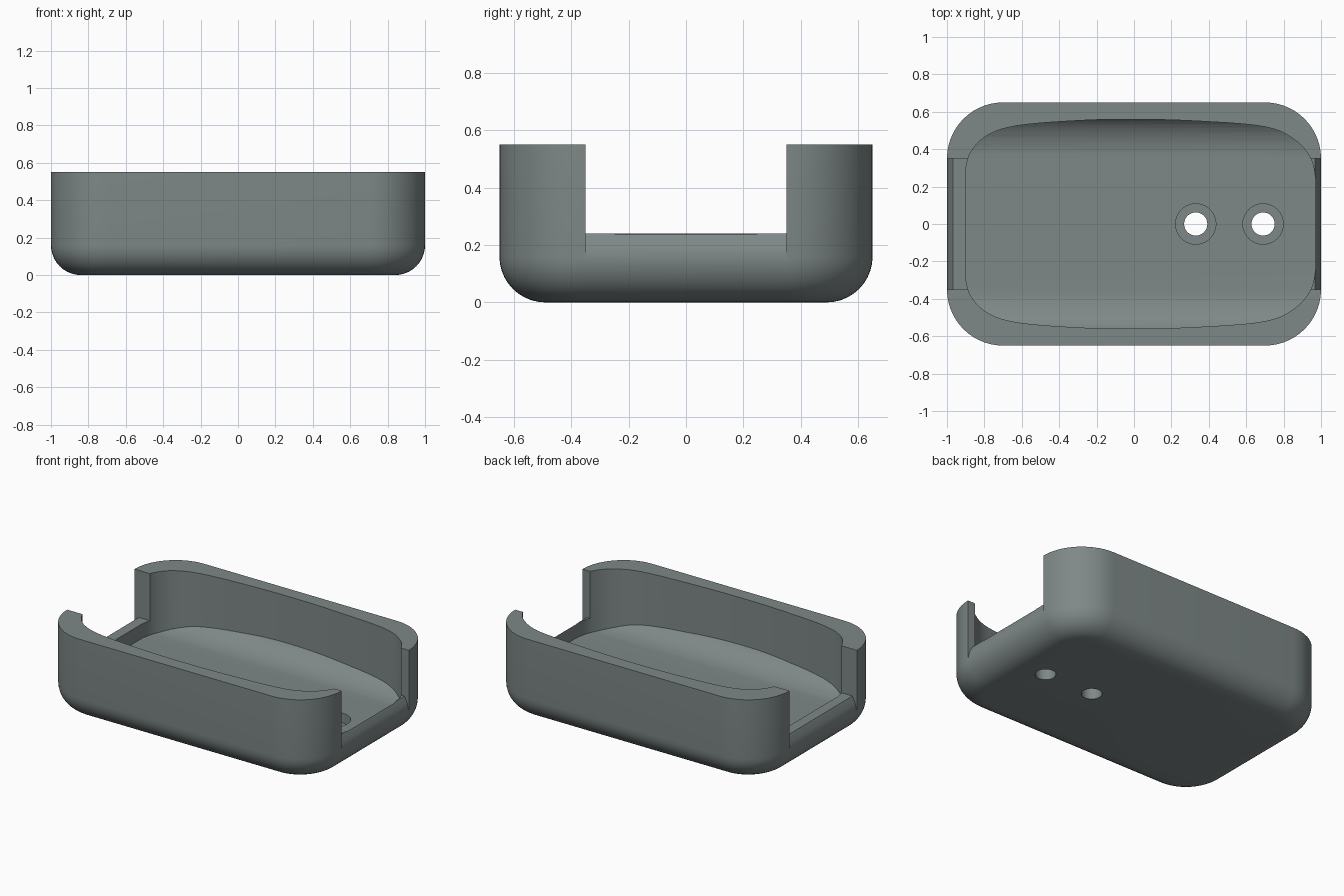
import bpy, bmesh, math

if "Cube" in bpy.data.objects:
    bpy.data.objects.remove(bpy.data.objects["Cube"])

grey = bpy.data.materials.new("slate grey")
grey.diffuse_color = (0.21, 0.245, 0.245, 1)
grey.use_nodes = True
grey.node_tree.nodes["Principled BSDF"].inputs["Base Color"].default_value = grey.diffuse_color


def finish(name, bm):
    bmesh.ops.recalc_face_normals(bm, faces=bm.faces)
    me = bpy.data.meshes.new(name)
    bm.to_mesh(me)
    bm.free()
    me.materials.append(grey)
    ob = bpy.data.objects.new(name, me)
    bpy.context.collection.objects.link(ob)
    return ob


def loft(name, loops):
    """Skin a stack of equal-length closed loops and cap both ends."""
    bm = bmesh.new()
    rings = [[bm.verts.new(p) for p in lp] for lp in loops]
    n = len(rings[0])
    for a, b in zip(rings, rings[1:]):
        for i in range(n):
            j = (i + 1) % n
            bm.faces.new((a[i], a[j], b[j], b[i]))
    bm.faces.new(rings[0][::-1])
    bm.faces.new(rings[-1])
    return finish(name, bm)


def rounded_rect(hx, hy, r, z, seg=14):
    pts = []
    for q, (sx, sy) in enumerate([(1, 1), (-1, 1), (-1, -1), (1, -1)]):
        for i in range(seg + 1):
            a = math.pi / 2 * (q + i / seg)
            pts.append((sx * (hx - r) + r * math.cos(a),
                        sy * (hy - r) + r * math.sin(a), z))
    return pts


def cylinder(name, x, r, z0, z1, n=40):
    ring = [(x + r * math.cos(2 * math.pi * i / n), r * math.sin(2 * math.pi * i / n)) for i in range(n)]
    return loft(name, [[(px, py, z) for px, py in ring] for z in (z0, z1)])


def smooth_path(pts, steps=5):
    """Catmull-Rom curve through the points."""
    out = []
    for i in range(len(pts) - 1):
        p = [pts[max(i - 1, 0)], pts[i], pts[i + 1], pts[min(i + 2, len(pts) - 1)]]
        for s in range(steps):
            t = s / steps
            out.append(tuple(0.5 * (2 * b + (c - a) * t + (2 * a - 5 * b + 4 * c - d) * t * t
                                    + (3 * b - a - 3 * c + d) * t ** 3) for a, b, c, d in zip(*p)))
    return out + [pts[-1]]


def boolean(target, tool, op="DIFFERENCE"):
    mod = target.modifiers.new(op.title(), "BOOLEAN")
    mod.operation, mod.solver, mod.object = op, "EXACT", tool
    bpy.context.view_layer.objects.active = target
    bpy.ops.object.modifier_apply(modifier=mod.name)
    bpy.data.objects.remove(tool)


# Outer shell: rounded plan with a rolled bottom edge
R = 0.16
loops = []
for i in range(11):
    a = math.pi / 2 * i / 10
    inset = R * (1 - math.sin(a))
    loops.append(rounded_rect(1 - inset, 0.65 - inset, 0.3 - inset, R * (1 - math.cos(a))))
loops.append(rounded_rect(1, 0.65, 0.3, 0.55))
tray = loft("tray", loops)

# Cavity: bulging plan outline crossed with a scooped floor section
half = smooth_path([(-0.9, 0.29), (-0.875, 0.38), (-0.79, 0.47), (-0.63, 0.525), (-0.3, 0.553),
                    (0, 0.56), (0.35, 0.55), (0.7, 0.52), (0.86, 0.45), (0.945, 0.35), (0.97, 0.24)])
plan = half + [(x, -y) for x, y in reversed(half)]
cavity = loft("cavity_cutter", [[(x, y, z) for x, y in plan] for z in (0.05, 0.8)])

FLOOR = 0.145
arc = []
for i in range(13):
    a = math.pi / 2 * i / 12
    arc.append((0.35 + 0.23 * math.sin(a), FLOOR + 0.16 * (1 - math.cos(a))))
section = arc + [(0.58, 0.7)]
section = section + [(-y, z) for y, z in reversed(section)]
scoop = loft("scoop", [[(x, y, z) for y, z in section] for x in (-1.2, 1.2)])
boolean(cavity, scoop, "INTERSECT")
boolean(tray, cavity)

# End openings, with the outer lip leaning inward
for s in (-1, 1):
    outline = [(0.75, 0.7), (0.75, 0.24), (0.968, 0.24), (0.988, 0.2), (1.0005, 0.15), (1.1, 0.15), (1.1, 0.7)]
    opening = loft("opening", [[(s * x, y, z) for x, z in outline] for y in (-0.35, 0.35)])
    boolean(tray, opening)

# Screw holes with counterbores
for x in (0.33, 0.69):
    boolean(tray, cylinder("bore", x, 0.062, -0.1, 0.3))
    boolean(tray, cylinder("counterbore", x, 0.108, 0.08, 0.3))

bpy.ops.object.select_all(action="DESELECT")
tray.select_set(True)
bpy.context.view_layer.objects.active = tray
bpy.ops.object.shade_smooth_by_angle(angle=math.radians(30))
